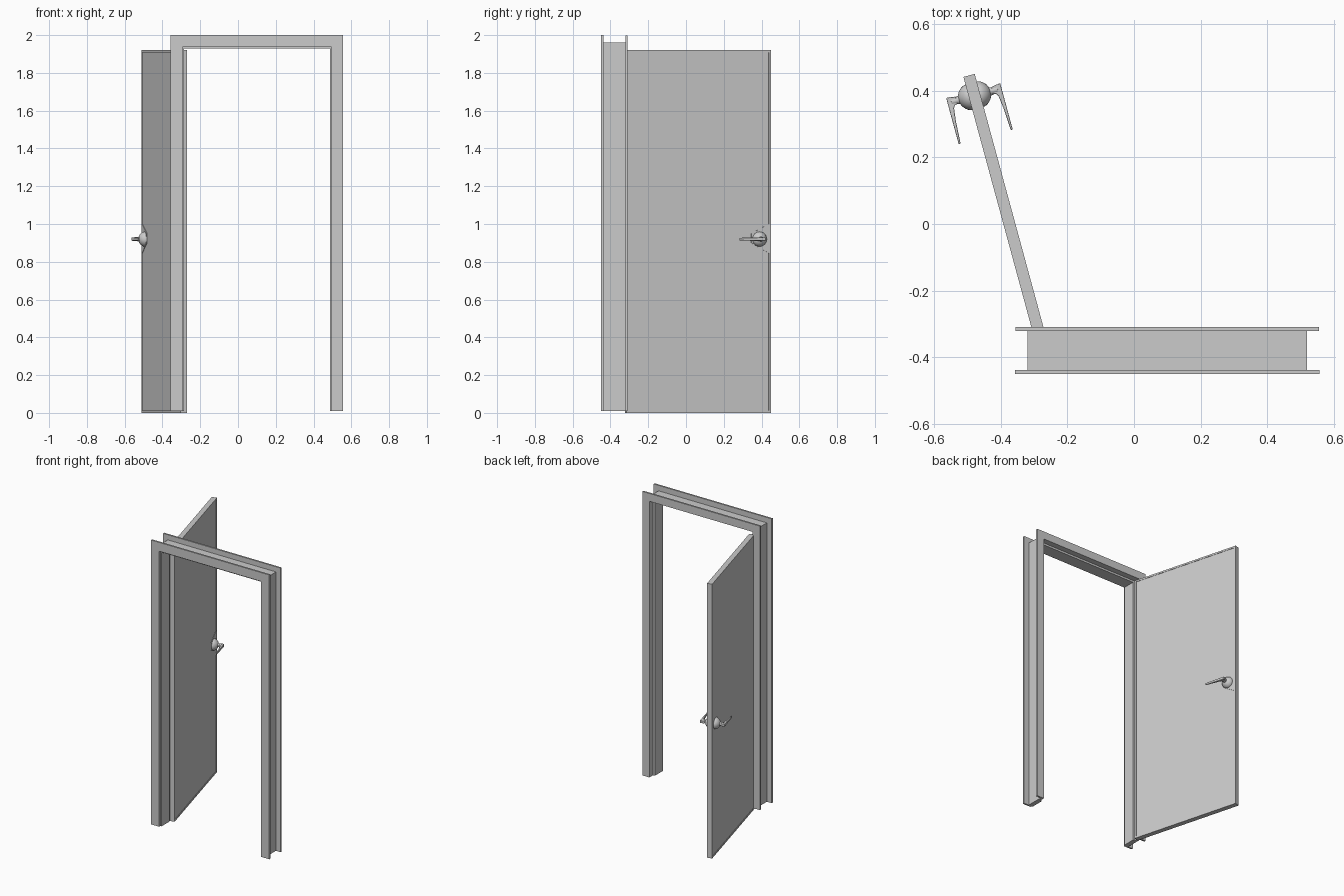
import bpy, bmesh, math
from mathutils import Matrix, Vector

if "Cube" in bpy.data.objects:
    bpy.data.objects.remove(bpy.data.objects["Cube"])

ANGLE = math.radians(15.2)          # how far the door stands off the y axis
HINGE = Vector((-0.27, -0.315, 0))
W, T, H = 0.793, 0.035, 1.92        # door width, thickness, height
ROT = Matrix.Rotation(ANGLE, 4, 'Z')


def finish(bm, name, matrix=Matrix.Identity(4)):
    bmesh.ops.recalc_face_normals(bm, faces=bm.faces[:])
    me = bpy.data.meshes.new(name)
    bm.to_mesh(me)
    bm.free()
    ob = bpy.data.objects.new(name, me)
    bpy.context.collection.objects.link(ob)
    ob.matrix_world = matrix
    return ob


def smooth(ob, degrees=35):
    bpy.ops.object.select_all(action='DESELECT')
    ob.select_set(True)
    bpy.context.view_layer.objects.active = ob
    bpy.ops.object.shade_smooth_by_angle(angle=math.radians(degrees))


def extrude(bm, offset):
    res = bmesh.ops.extrude_face_region(bm, geom=bm.faces[:])
    verts = [g for g in res['geom'] if isinstance(g, bmesh.types.BMVert)]
    bmesh.ops.translate(bm, verts=verts, vec=offset)


def add_loop(bm, pts):
    vs = [bm.verts.new(p) for p in pts]
    return [bm.edges.new((a, b)) for a, b in zip(vs, vs[1:] + vs[:1])]


# Door frame: one rebated cross-section (distance outward, y) swept round the opening
profile = [(0.009, -0.45), (0.071, -0.45), (0.071, -0.438), (0.033, -0.438),
           (0.033, -0.321), (0.069, -0.321), (0.069, -0.309), (0.014, -0.309),
           (0.014, -0.35), (0, -0.35), (0, -0.438), (0.009, -0.438)]
CX, HALF, TOP, FOOT = 0.1, 0.386, 1.929, 0.01
bm = bmesh.new()
rings = []
for side, up in ((-1, 0), (-1, 1), (1, 1), (1, 0)):
    rings.append([bm.verts.new((CX + side * (HALF + d), y, TOP + d if up else FOOT))
                  for d, y in profile])
n = len(profile)
for r, s in zip(rings, rings[1:]):
    for i in range(n):
        j = (i + 1) % n
        bm.faces.new((r[i], r[j], s[j], s[i]))
bm.faces.new(rings[0])
bm.faces.new(rings[-1])
finish(bm, "door_frame")

# Door panel: slab slightly recessed behind its rim
door_matrix = Matrix.Translation(HINGE) @ ROT
bm = bmesh.new()
bmesh.ops.create_cube(bm, size=1, matrix=Matrix.Translation((-T / 2, W / 2, H / 2))
                      @ Matrix.Diagonal((T - 0.005, W - 0.01, H - 0.01, 1)))
finish(bm, "door_panel", door_matrix)

# Door rim, widening into a tapered lock plate behind the handle
b = 0.012
inner = [(b, b), (W - b, b), (W - b, 0.845), (0.685, 0.90), (0.685, 0.95),
         (W - b, 1.0), (W - b, H - b), (b, H - b)]
outer = [(0, 0), (W, 0), (W, H), (0, H)]
bm = bmesh.new()
edges = add_loop(bm, [(0, y, z) for y, z in outer]) + add_loop(bm, [(0, y, z) for y, z in inner])
bmesh.ops.triangle_fill(bm, use_beauty=True, use_dissolve=False, edges=edges, normal=(1, 0, 0))
extrude(bm, (-T, 0, 0))
finish(bm, "door_rim", door_matrix)

# Handles: built on one face, mirrored through the door
handle_matrix = door_matrix @ Matrix.Translation((-T / 2, 0.73, 0.92))


def mirror(ob):
    m = ob.modifiers.new("both_faces", 'MIRROR')
    m.use_axis = (True, False, False)


# Domed rose and round neck, turned about the spindle axis
bm = bmesh.new()
turn = [(0.0, 0.015), (0.039, 0.015), (0.039, 0.021), (0.036, 0.029), (0.030, 0.037),
        (0.022, 0.044), (0.013, 0.048), (0.011, 0.056), (0.011, 0.072), (0.0, 0.074)]
vs = [bm.verts.new((x, r, 0)) for r, x in turn]
es = [bm.edges.new(p) for p in zip(vs, vs[1:])]
bmesh.ops.spin(bm, geom=vs + es, cent=(0, 0, 0), axis=(1, 0, 0),
               angle=2 * math.pi, steps=24, use_merge=False)
bmesh.ops.remove_doubles(bm, verts=bm.verts[:], dist=1e-5)
rose = finish(bm, "handle_rose", handle_matrix)
smooth(rose)
mirror(rose)

# Tapered lever running back toward the hinge
plan = [(0.055, 0.012), (0.072, 0.015), (0.084, 0.016), (0.084, -0.128), (0.078, -0.128),
        (0.074, -0.06), (0.069, -0.02), (0.064, -0.011), (0.055, -0.011)]
bm = bmesh.new()
bm.faces.new([bm.verts.new((x, y, -0.009)) for x, y in plan])
extrude(bm, (0, 0, 0.018))
# slim the outer corner so the lever leans outward at the bend and thins at the tip
for v in bm.verts:
    if v.co.y < -0.1:
        v.co.z *= 0.75
lever = finish(bm, "handle_lever", handle_matrix)
bev = lever.modifiers.new("soft_edges", 'BEVEL')
bev.width, bev.segments = 0.002, 2
mirror(lever)
smooth(lever)
